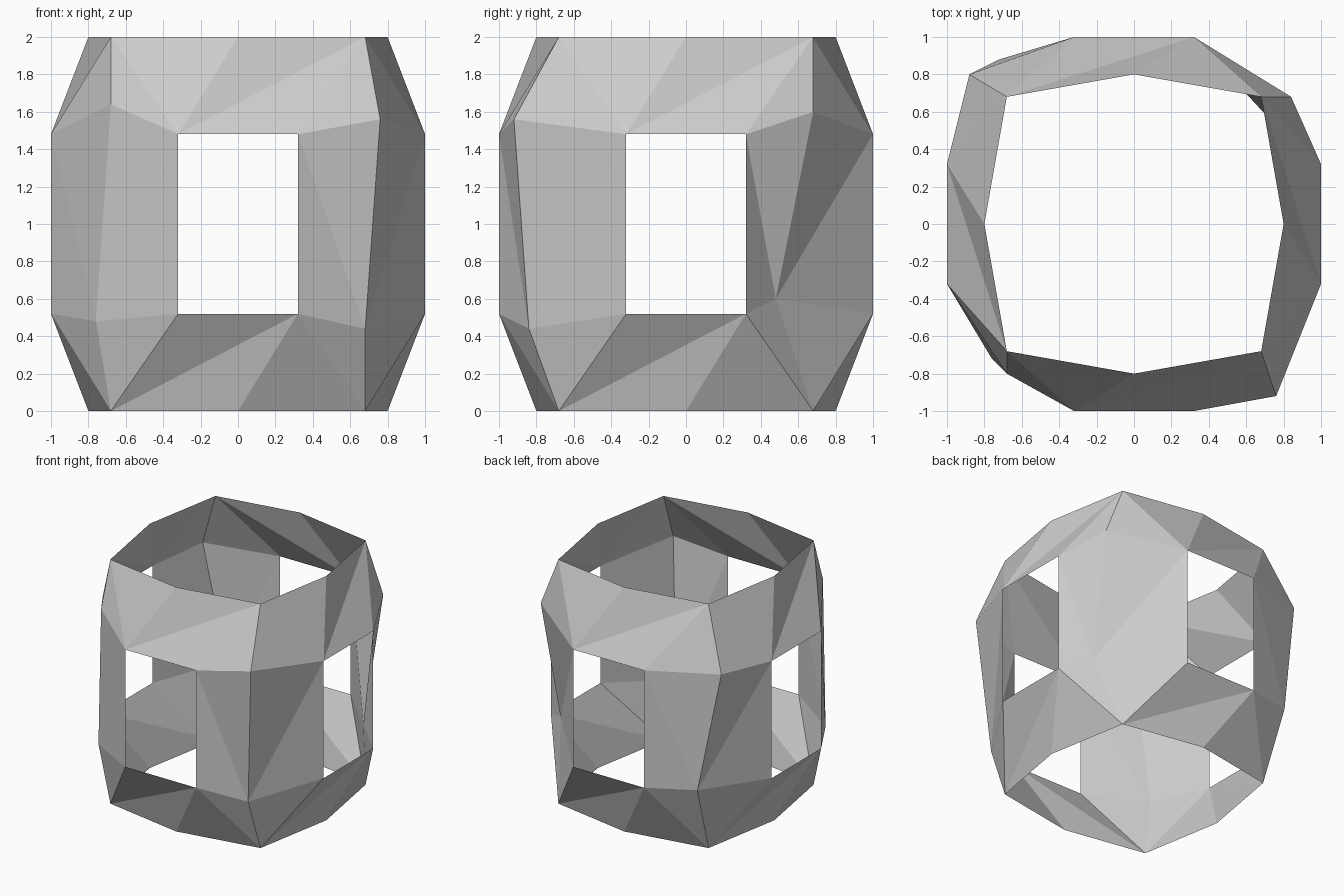
import bpy, bmesh
from mathutils import Vector, Matrix
from math import radians

cube = bpy.data.objects.get("Cube")
if cube:
    bpy.data.objects.remove(cube, do_unlink=True)

GREY = (0.6, 0.6, 0.6, 1)
grey = bpy.data.materials.new("plain_grey")
grey.use_nodes = True
grey.diffuse_color = GREY
grey.node_tree.nodes["Principled BSDF"].inputs["Base Color"].default_value = GREY


def turn(side, x, y, z):
    """Point on the front side, turned to one of the four sides."""
    return Matrix.Rotation(radians(90 * side), 3, 'Z') @ Vector((x, y, z))


def build(name, triangles):
    """Thin flat-shaded shell with every face turned outwards."""
    bm = bmesh.new()
    for tri in triangles:
        bm.faces.new([bm.verts.new(p) for p in tri])
    bmesh.ops.remove_doubles(bm, verts=bm.verts, dist=0.0001)
    centre = Vector((0, 0, 1))
    for f in bm.faces:
        f.normal_update()
        if f.normal.dot(f.calc_center_median() - centre) < 0:
            f.normal_flip()
    mesh = bpy.data.meshes.new(name)
    bm.to_mesh(mesh)
    bm.free()
    mesh.materials.append(grey)
    obj = bpy.data.objects.new(name, mesh)
    bpy.context.collection.objects.link(obj)


# Uneven knuckles of the four corner posts: upper and lower
upper = [Vector(p) for p in ((.76, -.92, 1.56), (.84, .68, 1.6),
                             (-.88, .8, 1.52), (-.68, -.8, 1.64))]
lower = [Vector(p) for p in ((.68, -.84, .44), (.8, .48, .6),
                             (-.72, .88, .56), (-.76, -.72, .48))]

top_band, bottom_band = [], []
for s in range(4):
    n = (s + 1) % 4
    # Window corners of this side, and the near edge of the next window
    tl, tr = turn(s, -.32, -1, 1.48), turn(s, .32, -1, 1.48)
    bl, br = turn(s, -.32, -1, .52), turn(s, .32, -1, .52)
    next_t, next_b = turn(n, -.32, -1, 1.48), turn(n, -.32, -1, .52)
    # Rim points
    rim_l, rim_m, rim_r = (turn(s, x, y, 2) for x, y in ((-.68, -.68), (0, -.8), (.68, -.68)))
    base_l, base_m, base_r = (p - Vector((0, 0, 2)) for p in (rim_l, rim_m, rim_r))
    u, v = upper[s], lower[s]

    top_band += [(rim_l, tl, rim_m), (rim_m, tl, rim_r), (tl, tr, rim_r),
                 (tr, u, rim_r), (u, next_t, rim_r)]
    bottom_band += [(base_l, br, bl), (base_l, base_m, br), (base_m, base_r, br),
                    (br, base_r, v), (v, base_r, next_b)]
    build("corner_post_%d" % (s + 1), [(br, v, tr), (tr, v, u),
                                       (v, next_t, u), (v, next_b, next_t)])

build("upper_band", top_band)
build("lower_band", bottom_band)
